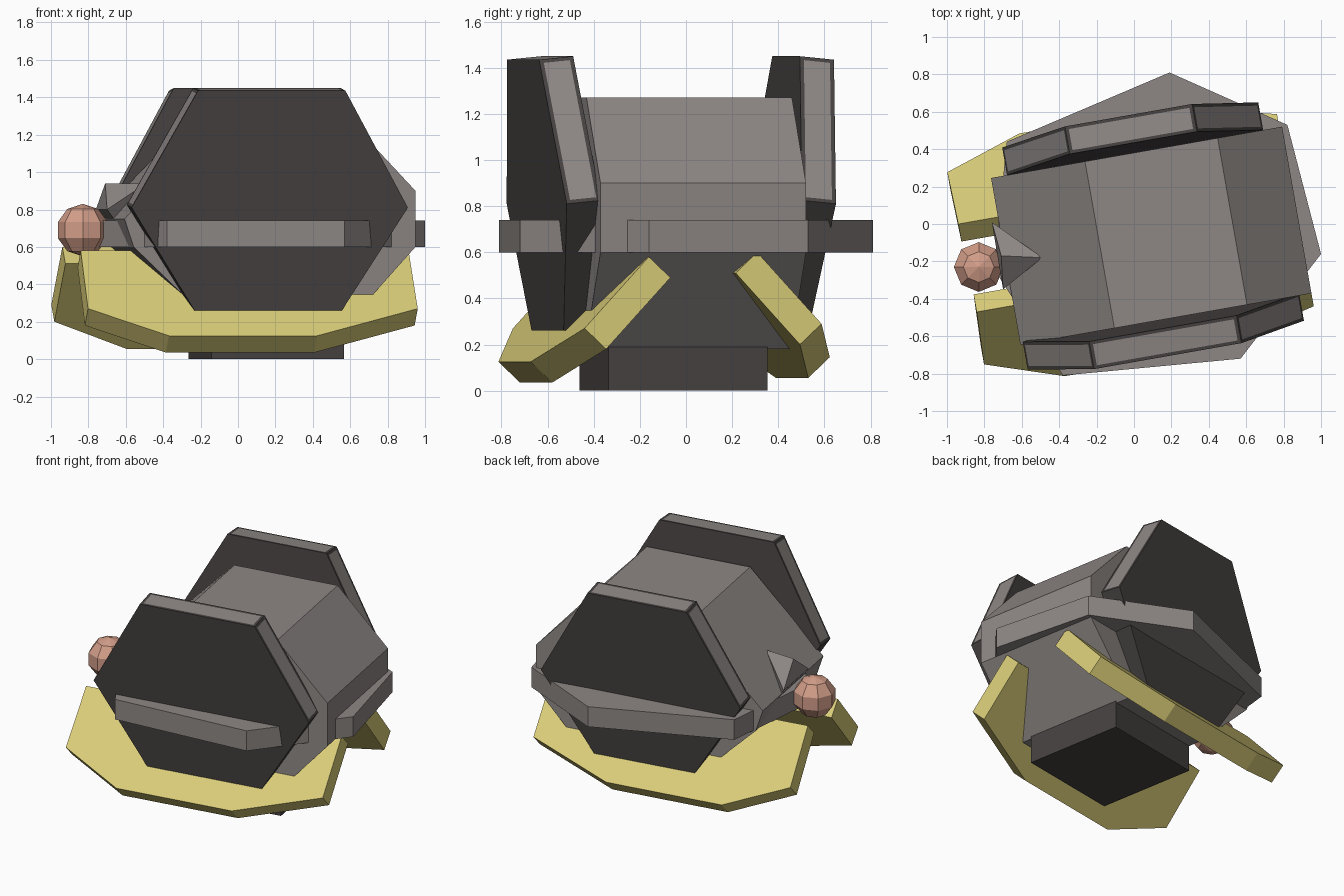
import bpy, bmesh, math
from mathutils import Vector, Matrix

if "Cube" in bpy.data.objects:
    bpy.data.objects.remove(bpy.data.objects["Cube"])

YAW = Matrix.Rotation(math.radians(10), 4, 'Z')   # the whole body is turned a little
MID = -0.077                                      # local y of the mirror plane


def mat(name, r, g, b):
    m = bpy.data.materials.new(name)
    m.diffuse_color = (r, g, b, 1)
    m.use_nodes = True
    m.node_tree.nodes["Principled BSDF"].inputs["Base Color"].default_value = m.diffuse_color
    return m


GREY = mat("grey", 0.27, 0.245, 0.235)
DARK = mat("dark grey", 0.062, 0.055, 0.053)
YELLOW = mat("yellow", 0.70, 0.61, 0.19)
PINK = mat("pink", 0.65, 0.34, 0.25)


def finish(name, bm, mats, turn=True):
    bmesh.ops.recalc_face_normals(bm, faces=bm.faces[:])
    me = bpy.data.meshes.new(name)
    if turn:
        bm.transform(YAW)
    bm.to_mesh(me)
    bm.free()
    for m in mats:
        me.materials.append(m)
    ob = bpy.data.objects.new(name, me)
    bpy.context.collection.objects.link(ob)
    return ob


def prism(pts, offset):
    """Extrude a flat polygon along an offset vector."""
    bm = bmesh.new()
    f = bm.faces.new([bm.verts.new(p) for p in pts])
    r = bmesh.ops.extrude_face_region(bm, geom=[f], use_keep_orig=True)
    top = [v for v in r['geom'] if isinstance(v, bmesh.types.BMVert)]
    bmesh.ops.translate(bm, verts=top, vec=offset)
    bmesh.ops.recalc_face_normals(bm, faces=bm.faces[:])
    return bm


# Faceted body, extruded along its depth
profile = [(-0.20, 1.27), (0.52, 1.27), (0.87, 0.90), (0.87, 0.60),
           (0.49, 0.18), (-0.22, 0.18), (-0.66, 0.60), (-0.71, 0.75)]
finish("body", prism([(x, -0.53, z) for x, z in profile], (0, 0.905, 0)), [GREY])

# Square base
finish("base", prism([(x, y, 0) for x, y in
       [(-0.22, -0.43), (0.50, -0.43), (0.50, 0.27), (-0.22, 0.27)]], (0, 0, 0.19)), [DARK])

# Leaning hexagonal side plates with pale panels on the upper rims
for name, side, cx, tip, flat in [("front_side_plate", -1, 0.055, 0.75, 0.40),
                                  ("back_side_plate", 1, 0.072, 0.695, 0.345)]:
    top, mid, low = 0.65, 0.59, 0.542
    if side > 0:
        top, mid = 0.655, 0.602
    hexa = [(-flat, top, 1.435), (flat, top, 1.435), (tip, mid, 0.81),
            (flat, low, 0.26), (-flat, low, 0.26), (-tip, mid, 0.81)]
    bm = prism([(cx + x, MID + side * y, z) for x, y, z in hexa],
               (0, -side * 0.15, 0.015))
    rims = [f for f in bm.faces if f.normal.z > 0.2 and len(f.verts) == 4]
    bmesh.ops.inset_individual(bm, faces=rims, thickness=0.025)
    for f in bm.faces:
        f.material_index = 0
    for f in rims:
        f.material_index = 1
    finish(name, bm, [DARK, GREY])

# Sloping yellow skirt slabs
for name, side, dx, dz in [("front_skirt", -1, 0, 0), ("back_skirt", 1, -0.015, 0.02)]:
    slab = [(0.87, 0.24, 0.58), (0.87, 0.523, 0.27), (0.30, 0.66, 0.125),
            (-0.505, 0.66, 0.125), (-0.92, 0.523, 0.27), (-0.91, 0.24, 0.58)]
    bm = prism([(x + dx, MID + side * y, z + dz) for x, y, z in slab],
               (0, -side * 0.095, -0.09))
    finish(name, bm, [YELLOW])

# Seven-sided collar ending in a point at the nose
ring = [(1.0, -0.16), (0.82, 0.53), (0.19, 0.81), (-0.68, 0.44),
        (-0.75, -0.24), (-0.38, -0.81), (0.57, -0.72)]
finish("collar", prism([(x, y, 0.60) for x, y in ring], (0, 0, 0.14)), [GREY], False)

# Wedge above the nose
bm = bmesh.new()
for p in [(-0.76, 0.01, 0.80), (-0.71, -0.17, 0.94), (-0.70, -0.35, 0.80),
          (-0.49, -0.18, 0.94), (-0.57, -0.17, 0.62)]:
    bm.verts.new(p)
bmesh.ops.convex_hull(bm, input=bm.verts[:])
finish("snout_wedge", bm, [GREY], False)

# Low-poly nose
bm = bmesh.new()
bmesh.ops.create_uvsphere(bm, u_segments=8, v_segments=5, radius=0.14)
bm.transform(Matrix.Translation((-0.83, -0.23, 0.69)))
finish("nose", bm, [PINK], False)
